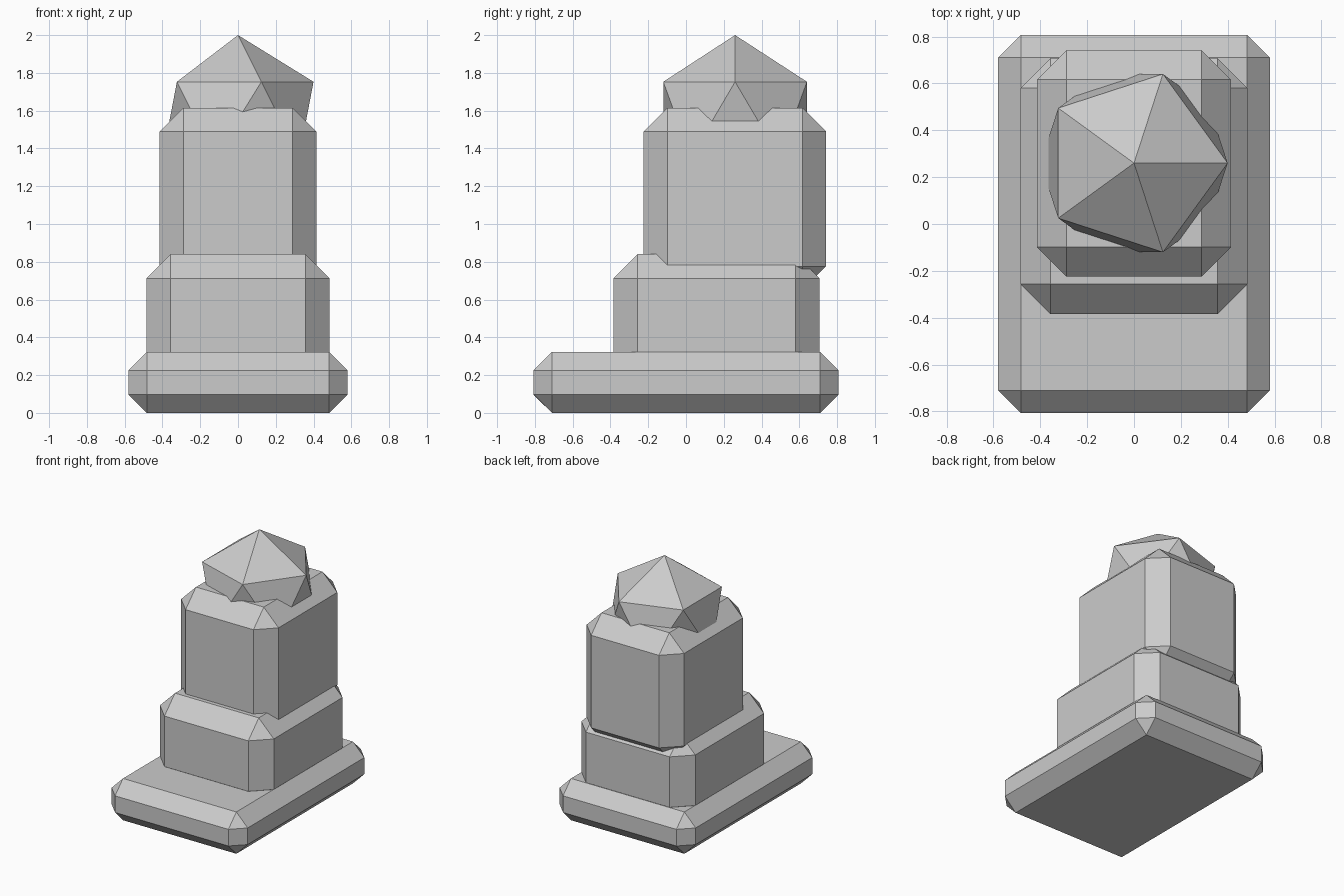
import bpy

if "Cube" in bpy.data.objects:
    bpy.data.objects.remove(bpy.data.objects["Cube"])


def chamfered_block(name, x, y0, y1, z0, z1, bevel):
    """Box symmetric in x with every edge cut by a single flat chamfer."""
    bpy.ops.mesh.primitive_cube_add(size=1)
    ob = bpy.context.object
    ob.name = name
    for v in ob.data.vertices:
        v.co.x *= 2 * x
        v.co.y = y0 if v.co.y < 0 else y1
        v.co.z = z0 if v.co.z < 0 else z1
    mod = ob.modifiers.new("chamfer", 'BEVEL')
    mod.width = bevel
    mod.segments = 1
    mod.limit_method = 'NONE'
    return ob


# Stepped stone tiers, bottom to top
chamfered_block("base_slab", 0.58, -0.807, 0.807, 0.0, 0.322, 0.097)
chamfered_block("lower_tier", 0.485, -0.385, 0.708, 0.195, 0.84, 0.128)
chamfered_block("upper_tier", 0.415, -0.225, 0.742, 0.65, 1.615, 0.126)

# Faceted finial sunk into the upper tier
bpy.ops.mesh.primitive_ico_sphere_add(subdivisions=1, radius=0.447,
                                      location=(0, 0.26, 1.553))
bpy.context.object.name = "finial"
